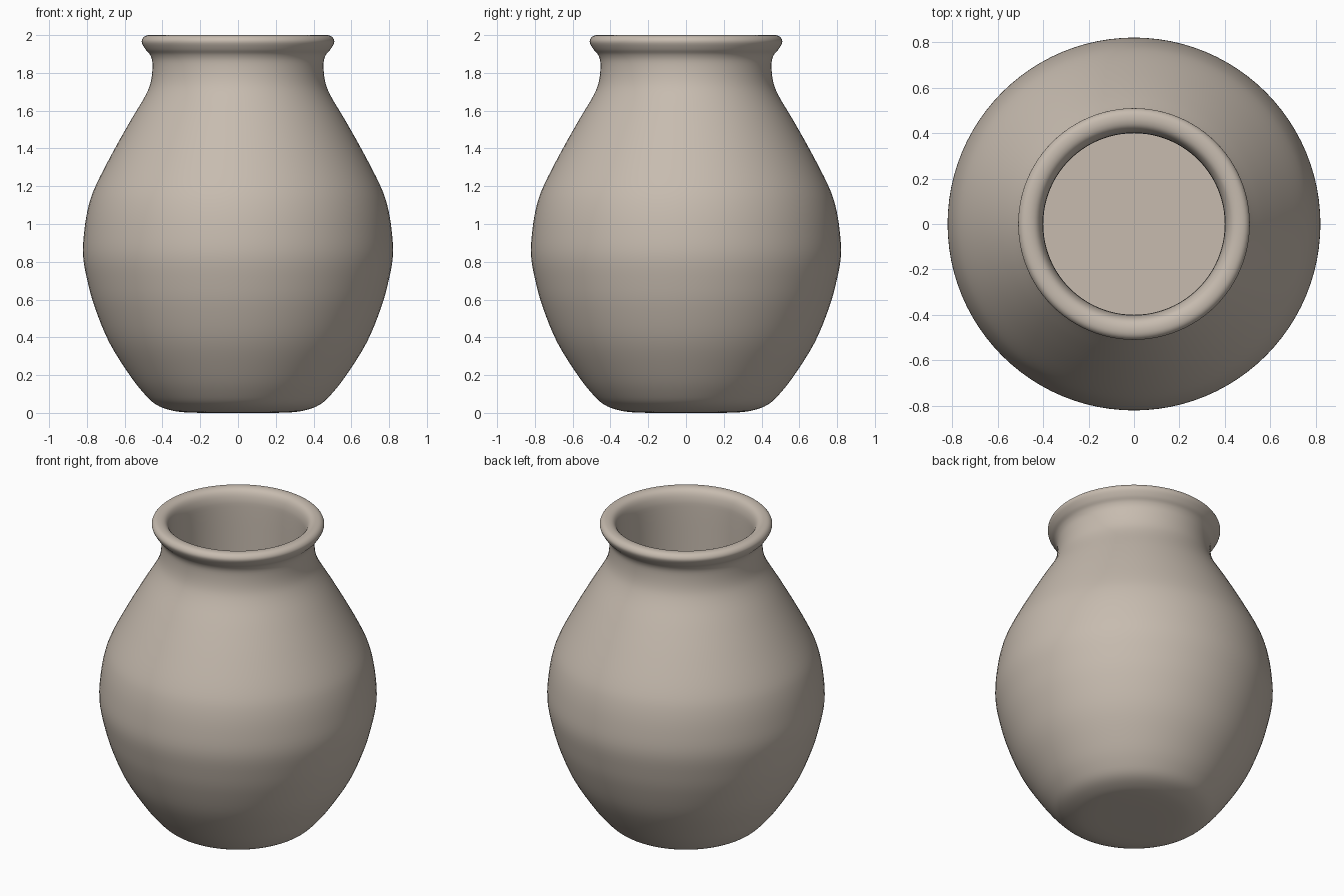
import bpy, bmesh, math
from mathutils import Vector

if "Cube" in bpy.data.objects:
    bpy.data.objects.remove(bpy.data.objects["Cube"])

SEGMENTS = 96   # steps around the pot
STEPS = 4       # curve steps between profile points

# Outer wall (radius, height), from the base centre up to the lip
outer = [(0, 0), (0.15, 0), (0.28, 0.003), (0.36, 0.015), (0.435, 0.045), (0.495, 0.10),
         (0.57, 0.195), (0.68, 0.37), (0.755, 0.55), (0.795, 0.69), (0.82, 0.83),
         (0.813, 0.97), (0.79, 1.10), (0.75, 1.21), (0.66, 1.385), (0.57, 1.545),
         (0.49, 1.68), (0.46, 1.76), (0.453, 1.85), (0.465, 1.895), (0.49, 1.925),
         (0.51, 1.965), (0.495, 1.993), (0.46, 2.0)]
# Rounded inner lip, then a straight bore down to a flat floor
inner = [(0.425, 1.985), (0.405, 1.94), (0.40, 1.86), (0.40, 1.6), (0.40, 1.1),
         (0.40, 0.6), (0.40, 0.12)]
floor = [(0.40, 0.10), (0, 0.10)]


def smooth_profile(points, steps):
    """Catmull-Rom curve through the profile points."""
    p = [Vector(q) for q in points]
    p = [p[0]] + p + [p[-1]]
    result = []
    for a, b, c, d in zip(p, p[1:], p[2:], p[3:]):
        for i in range(steps):
            t = i / steps
            result.append(0.5 * (2 * b + (c - a) * t + (2 * a - 5 * b + 4 * c - d) * t**2
                                 + (3 * b - a - 3 * c + d) * t**3))
    return result + [p[-1]]


# Pot body: the closed wall profile turned around the z axis
bm = bmesh.new()
profile = smooth_profile(outer + inner, STEPS) + [Vector(q) for q in floor]
verts = [bm.verts.new((max(q.x, 0), 0, min(max(q.y, 0), 2))) for q in profile]
edges = [bm.edges.new(pair) for pair in zip(verts, verts[1:])]
bmesh.ops.spin(bm, geom=verts + edges, cent=(0, 0, 0), axis=(0, 0, 1),
               angle=2 * math.pi, steps=SEGMENTS, use_duplicate=False)
bmesh.ops.remove_doubles(bm, verts=bm.verts, dist=0.0001)
bmesh.ops.recalc_face_normals(bm, faces=bm.faces)

mesh = bpy.data.meshes.new("pot")
bm.to_mesh(mesh)
bm.free()
pot = bpy.data.objects.new("pot", mesh)
bpy.context.collection.objects.link(pot)

# Smooth walls with a crisp floor edge
bpy.context.view_layer.objects.active = pot
pot.select_set(True)
bpy.ops.object.shade_smooth_by_angle(angle=math.radians(40))

# Clay colour
clay = bpy.data.materials.new("clay")
clay.diffuse_color = (0.57, 0.50, 0.43, 1)
clay.use_nodes = True
clay.node_tree.nodes["Principled BSDF"].inputs["Base Color"].default_value = clay.diffuse_color
mesh.materials.append(clay)
